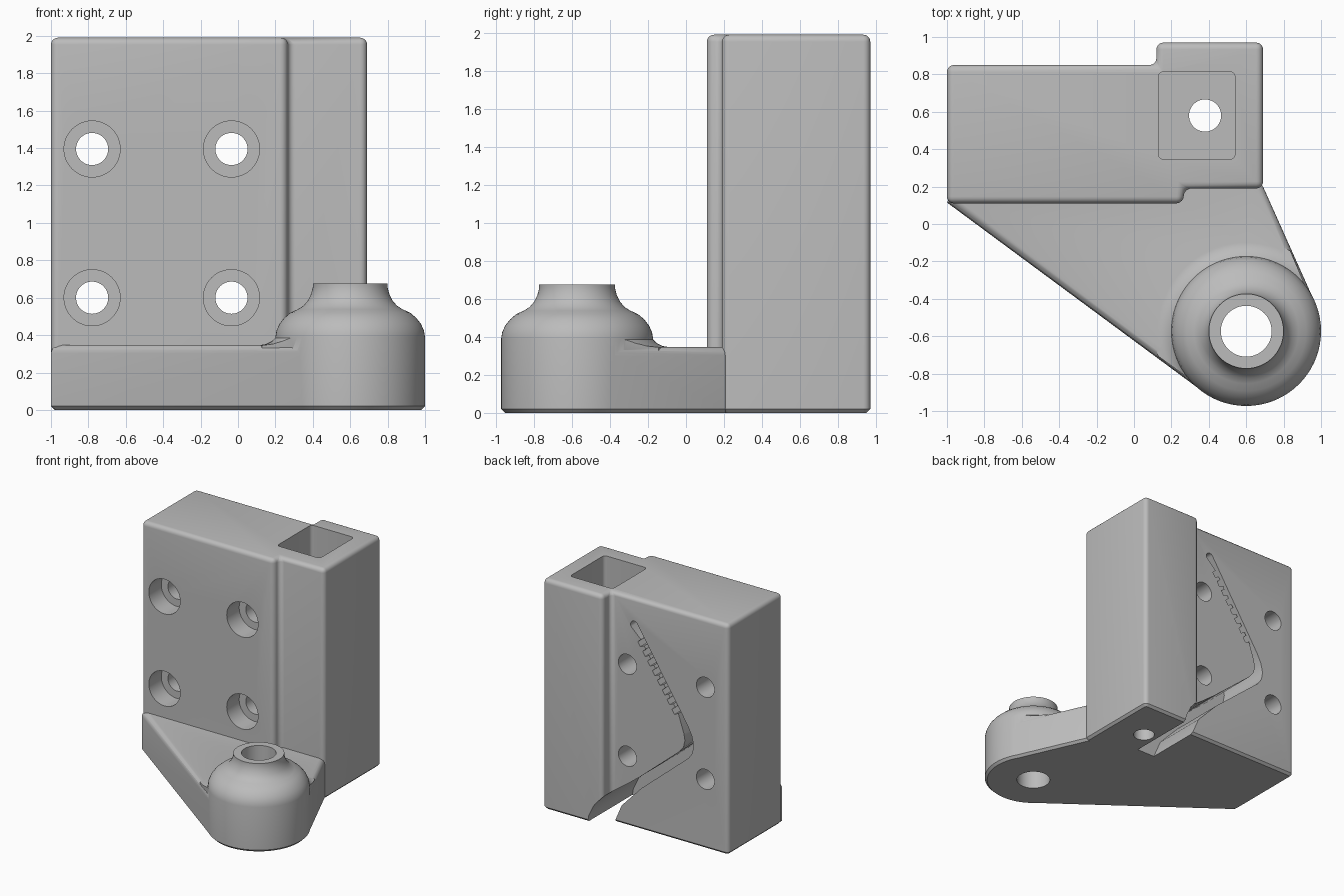
import bpy, bmesh, math
from mathutils import Vector
from mathutils.geometry import convex_hull_2d

if "Cube" in bpy.data.objects:
    bpy.data.objects.remove(bpy.data.objects["Cube"])

grey = bpy.data.materials.new("grey_plastic")
grey.diffuse_color = (0.5, 0.5, 0.5, 1)
grey.use_nodes = True
grey.node_tree.nodes["Principled BSDF"].inputs["Base Color"].default_value = grey.diffuse_color


def finish(bm, name):
    bmesh.ops.recalc_face_normals(bm, faces=bm.faces)
    me = bpy.data.meshes.new(name)
    bm.to_mesh(me)
    bm.free()
    me.materials.append(grey)
    ob = bpy.data.objects.new(name, me)
    bpy.context.collection.objects.link(ob)
    return ob


def bevel(bm, test, width, segments):
    edges = [e for e in bm.edges if test(*[v.co for v in e.verts])]
    bmesh.ops.bevel(bm, geom=edges, offset=width, segments=segments,
                    profile=0.5, affect='EDGES', clamp_overlap=True)


def is_vertical(a, b):
    return abs(a.z - b.z) > 0.02


def prism(name, outline, z0, z1, side=0, top=0, chamfer=0):
    """Extrude an xy outline upward, with optional rounded and chamfered edges."""
    bm = bmesh.new()
    f = bm.faces.new([bm.verts.new((x, y, z0)) for x, y in outline])
    ext = bmesh.ops.extrude_face_region(bm, geom=[f])["geom"]
    bmesh.ops.translate(bm, vec=(0, 0, z1 - z0),
                        verts=[v for v in ext if isinstance(v, bmesh.types.BMVert)])
    bmesh.ops.recalc_face_normals(bm, faces=bm.faces)
    if side or top:
        bevel(bm, lambda a, b: (side and is_vertical(a, b)) or
              (top and min(a.z, b.z) > z1 - 1e-4), side or top, 5)
    if chamfer:
        bevel(bm, lambda a, b: max(a.z, b.z) < z0 + 1e-4, chamfer, 1)
    return finish(bm, name)


def lathe(name, profile, cx, cy, steps=72):
    """Revolve an (r, z) profile that starts and ends on the axis."""
    bm = bmesh.new()
    rings = []
    for r, z in profile:
        rings.append([bm.verts.new((cx + r * math.cos(2 * math.pi * i / steps),
                                    cy + r * math.sin(2 * math.pi * i / steps), z))
                      for i in range(steps)])
    for a, b in zip(rings, rings[1:]):
        for i in range(steps):
            j = (i + 1) % steps
            bm.faces.new((a[i], a[j], b[j], b[i]))
    bm.faces.new(rings[0])
    bm.faces.new(rings[-1])
    return finish(bm, name)


def stand_back(ob):
    """Turn a z-extruded shape so its outline lies in xz and it runs along y."""
    for v in ob.data.vertices:
        x, y, z = v.co
        v.co = (x, z, y)
    ob.data.flip_normals()
    return ob


def combine(target, tool, op):
    m = target.modifiers.new("cut", 'BOOLEAN')
    m.operation, m.object, m.solver = op, tool, 'EXACT'
    bpy.context.view_layer.objects.active = target
    bpy.ops.object.modifier_apply(modifier=m.name)
    bpy.data.objects.remove(tool, do_unlink=True)


def circle(cx, cy, r, n=48):
    return [(cx + r * math.cos(2 * math.pi * i / n), cy + r * math.sin(2 * math.pi * i / n))
            for i in range(n)]


BX, BY = 0.6, -0.573


def foot_outline(r):
    pts = [Vector(p) for p in circle(BX, BY, r, 72) +
           [(-1, 0.115), (-0.9, 0.3), (0.6, 0.3), (0.69, 0.2)]]
    return [tuple(pts[i]) for i in convex_hull_2d(pts)]


# Upright block with the thicker column on its right
bracket = prism("bracket_body", [(-1, 0.11), (0.262, 0.11), (0.27, 0.19), (0.69, 0.19),
                                 (0.69, 0.97), (0.12, 0.97), (0.12, 0.85), (-1, 0.85)],
                0, 1.99, side=0.037, top=0.037, chamfer=0.02)

# Sloping foot reaching forward to the boss
foot = prism("foot", foot_outline(0.398), 0, 0.348, top=0.045, chamfer=0.02)
combine(bracket, foot, 'UNION')

# Fillet where the foot meets the boss
flare = lathe("flare", [(0.3, 0.2), (0.49, 0.2), (0.49, 0.345), (0.45, 0.352),
                        (0.42, 0.367), (0.39, 0.395), (0.3, 0.395)], BX, BY)
combine(flare, prism("flare_limit", foot_outline(0.385), 0.1, 0.6), 'INTERSECT')
combine(bracket, flare, 'UNION')

# Round boss with a domed shoulder and neck
boss = lathe("boss", [(0.38, 0), (0.4, 0.02), (0.4, 0.39), (0.394, 0.425), (0.378, 0.46),
                      (0.353, 0.492), (0.32, 0.52), (0.28, 0.538), (0.25, 0.557),
                      (0.226, 0.585), (0.209, 0.62), (0.2, 0.655), (0.2, 0.675)], BX, BY)
combine(bracket, boss, 'UNION')
combine(bracket, prism("boss_bore", circle(BX, BY, 0.136), -0.1, 0.8), 'DIFFERENCE')

# Square pocket in the column with a drain hole below
combine(bracket, prism("pocket", [(0.13, 0.345), (0.54, 0.345), (0.54, 0.815), (0.13, 0.815)],
                       0.35, 2.1, side=0.03), 'DIFFERENCE')
combine(bracket, prism("column_hole", circle(0.38, 0.58, 0.086), -0.1, 0.5), 'DIFFERENCE')

# Four bolt holes, counterbored at the front
for x in (-0.78, -0.035):
    for z in (0.6, 1.395):
        for r, y1 in ((0.086, 1.1), (0.15, 0.28)):
            hole = stand_back(prism("bolt_hole", circle(x, z, r), 0, y1))
            combine(bracket, hole, 'DIFFERENCE')

# Belt channel in the back: toothed straight arm, bend, ramp to the bottom
top, end = Vector((-0.10, 1.75)), Vector((-0.58, 1.02))
along = (end - top).normalized()
out = Vector((along.y, -along.x))          # towards -x


def arm(t, off):
    p = top + along * t + out * off
    return (p.x, p.y)


outline = [arm(-0.035 * math.sin(a), -0.035 * math.cos(a))
           for a in [math.pi * i / 8 for i in range(9)]]
outline += [(-0.61, 1.02), (-0.65, 0.94), (-0.668, 0.86), (-0.655, 0.79), (-0.62, 0.74),
            (-0.17, 0.36), (0.02, 0.16), (0.11, -0.05)]
outline += [(0.27, -0.05), (0.25, 0.06), (0.20, 0.16), (0.12, 0.25), (-0.02, 0.35),
            (-0.15, 0.45), (-0.53, 0.77), (-0.57, 0.82), (-0.585, 0.88), (-0.575, 0.94)]
for i in reversed(range(8)):
    t = 0.13 + 0.085 * i
    outline += [arm(t + 0.05, -0.005), arm(t + 0.045, -0.045), arm(t, -0.045), arm(t - 0.005, -0.005)]
channel = stand_back(prism("belt_channel", outline, 0.36, 1.1))
combine(bracket, channel, 'DIFFERENCE')

# Smooth rounded edges, keep cuts crisp
bpy.ops.object.select_all(action='DESELECT')
bracket.select_set(True)
bpy.context.view_layer.objects.active = bracket
bpy.ops.object.shade_smooth_by_angle(angle=math.radians(32))
